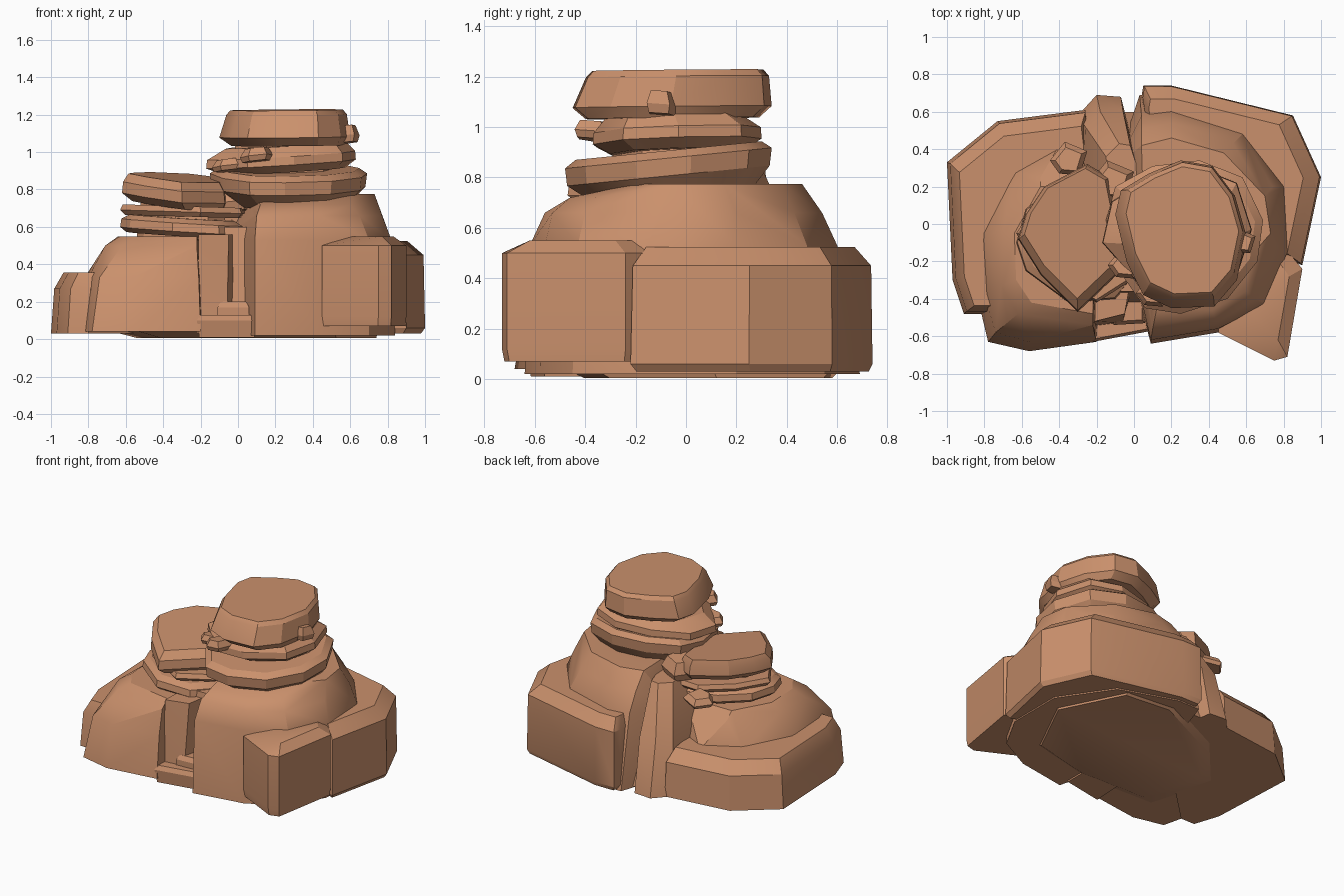
import bpy, bmesh

stone = bpy.data.materials.new("sandstone")
stone.diffuse_color = (0.59, 0.28, 0.15, 1)


def shrink(pts, s, dx=0, dy=0):
    """Scale an outline about its centre and shift it."""
    cx = sum(p[0] for p in pts) / len(pts)
    cy = sum(p[1] for p in pts) / len(pts)
    return [(cx + (x - cx) * s + dx, cy + (y - cy) * s + dy) for x, y in pts]


def rock(name, *rings, tilt=(0, 0)):
    """Faceted boulder: hull around stacked outlines, each ring = (z, outline)."""
    cx = sum(p[0] for p in rings[0][1]) / len(rings[0][1])
    cy = sum(p[1] for p in rings[0][1]) / len(rings[0][1])
    bm = bmesh.new()
    for z, pts in rings:
        for x, y in pts:
            bm.verts.new((x, y, z + tilt[0] * (x - cx) + tilt[1] * (y - cy)))
    res = bmesh.ops.convex_hull(bm, input=bm.verts)
    junk = {g for g in res["geom_interior"] + res["geom_unused"]
            if isinstance(g, bmesh.types.BMVert)}
    bmesh.ops.delete(bm, geom=list(junk), context='VERTS')
    bmesh.ops.dissolve_limit(bm, angle_limit=0.03, verts=bm.verts, edges=bm.edges)
    bmesh.ops.recalc_face_normals(bm, faces=bm.faces)
    me = bpy.data.meshes.new(name)
    bm.to_mesh(me)
    bm.free()
    me.materials.append(stone)
    ob = bpy.data.objects.new(name, me)
    bpy.context.collection.objects.link(ob)
    bpy.ops.object.select_all(action='DESELECT')
    ob.select_set(True)
    bpy.context.view_layer.objects.active = ob
    bpy.ops.object.shade_smooth_by_angle(angle=0.45)


# low ledge at the back left
o = [(-1, .33), (-.73, .55), (-.26, .61), (-.2, .1), (-.8, -.48), (-.91, -.48), (-.97, -.3)]
rock("left_ledge", (.03, o), (.27, shrink(o, .975, .01, 0)), (.355, shrink(o, .88, .03, -.02)))

# left mound
rock("left_mound",
     (.04, [(-.83, -.42), (-.78, -.63), (-.56, -.68), (-.2, -.63), (-.15, .3), (-.4, .45), (-.7, .3), (-.86, 0)]),
     (.33, [(-.8, -.38), (-.74, -.58), (-.56, -.63), (-.21, -.59), (-.15, .3), (-.4, .42), (-.65, .28), (-.82, -.05)]),
     (.5, [(-.71, -.33), (-.62, -.48), (-.22, -.54), (-.2, .25), (-.5, .25), (-.7, -.05)]),
     (.55, [(-.63, -.3), (-.55, -.42), (-.22, -.48), (-.2, .2), (-.5, .2), (-.64, -.05)]))

# main right mound
rock("right_mound",
     (.02, [(.04, -.45), (.09, -.64), (.45, -.58), (.7, -.45), (.84, -.2), (.84, .2), (.6, .55), (.2, .69), (.03, .69), (-.1, .3)]),
     (.53, [(.05, -.45), (.09, -.62), (.45, -.56), (.7, -.43), (.82, -.15), (.8, .2), (.58, .48), (.2, .6), (.04, .58), (-.1, .3)]),
     (.66, [(.08, -.45), (.1, -.56), (.44, -.53), (.65, -.4), (.77, -.12), (.74, .2), (.53, .43), (.2, .54), (.04, .51)]),
     (.72, [(.12, -.46), (.42, -.46), (.6, -.36)]),
     (.775, [(.05, .1), (.2, -.2), (.6, -.2), (.73, -.05), (.7, .15), (.48, .38), (.2, .46), (.04, .42)]))

# buttresses at the back, split by a crevice
rock("back_buttress",
     (.03, [(-.3, .58), (-.2, .69), (-.07, .68), (-.02, .35), (-.3, .1)]),
     (.4, [(-.26, .52), (-.18, .6), (-.06, .61), (-.01, .35), (-.28, .1)]),
     (.72, [(-.15, .36), (-.08, .43), (-.02, .42), (.05, .2), (-.12, .1)]))
rock("crevice_core", (.03, [(-.15, .6), (.1, .6), (.1, .1), (-.2, 0)]),
     (.7, [(-.12, .36), (.1, .4), (.1, 0), (-.12, 0)]))

# recessed pillar and step between the mounds at the front
rock("front_pillar", (.03, [(-.22, -.55), (-.06, -.53), (0, -.3), (-.2, 0)]),
     (.56, [(-.21, -.52), (-.05, -.48), (0, -.2), (-.2, 0)]))
rock("front_core", (.03, [(-.2, -.44), (.15, -.44), (.2, .2), (-.25, .2)]),
     (.6, [(-.15, -.36), (.12, -.36), (.2, .2), (-.25, .2)]))
o = [(-.22, -.63), (.1, -.57), (.1, -.3), (-.2, -.3)]
rock("front_step", (.01, shrink(o, .92)), (.1, o), (.13, shrink(o, .9)))
o = [(-.11, -.54), (.06, -.53), (.06, -.35), (-.1, -.35)]
rock("small_step", (.08, o), (.17, o), (.2, shrink(o, .8)))

# wedge at the front right
o = [(.45, -.58), (.75, -.73), (.82, -.71), (.87, -.4), (.9, -.24), (.7, 0), (.5, -.2)]
rock("front_wedge", (.07, shrink(o, .97)), (.12, o), (.5, o),
     (.55, [(.6, -.45), (.77, -.62), (.83, -.28), (.7, -.1)]))

# large rock wrapping the back right
o = [(.04, .68), (.05, .74), (.2, .74), (.85, .58), (1, .25), (.9, -.22), (.55, -.1), (.1, .3)]
rock("back_right_rock", (.03, shrink(o, .96)), (.06, o), (.45, shrink(o, .985)),
     (.525, shrink(o, .86, -.02, -.02)))

# underside
o = [(-.6, -.5), (0, -.52), (.5, -.4), (.75, .1), (.5, .6), (.1, .64), (-.4, .4), (-.75, 0)]
rock("underside", (.005, shrink(o, .85, .1, .03)), (.06, o))

# right stack of slabs
o = [(-.15, .02), (-.1, .2), (.1, .31), (.35, .34), (.58, .25), (.69, .02), (.66, -.2), (.5, -.4), (.25, -.48), (.06, -.45), (-.08, -.25)]
rock("right_slab_lower", (.72, shrink(o, .74, .02, .02)), (.81, shrink(o, .98)),
     (.88, o), (.91, shrink(o, .9)), tilt=(0, .1))
o = [(-.17, -.1), (-.12, .12), (.1, .25), (.35, .3), (.55, .22), (.63, -.03), (.56, -.25), (.3, -.37), (.05, -.35)]
rock("right_slab_middle", (.9, shrink(o, .8, .02, 0)), (.94, o), (.985, shrink(o, .99)),
     (1.04, shrink(o, .8, .02, -.02)), tilt=(.06, .03))
rock("right_slab_neck", (.85, shrink(o, .68)), (1.08, shrink(o, .62)))
o = [(-.1, .05), (-.07, .18), (.08, .27), (.25, .34), (.42, .31), (.54, .15), (.6, -.06), (.55, -.3), (.43, -.44), (.2, -.45), (.05, -.38), (-.04, -.2)]
rock("right_slab_top", (1.035, shrink(o, .87, .02, 0)), (1.08, o),
     (1.2, shrink(o, .92, .01, .02)), (1.225, shrink(o, .86, .01, .02)), tilt=(.01, .01))

# left stack of slabs
o = [(-.63, -.1), (-.58, .08), (-.4, .22), (-.1, .28), (.02, 0), (.03, -.25), (-.1, -.4), (-.35, -.42), (-.58, -.25)]
rock("left_slab_lower", (.555, shrink(o, .9)), (.58, o), (.625, shrink(o, .98)),
     (.65, shrink(o, .85)), tilt=(-.06, .02))
rock("left_neck", (.5, shrink(o, .75)), (.78, shrink(o, .65)))
o = [(-.63, -.05), (-.5, .15), (-.3, .3), (-.1, .28), (.04, -.1), (.02, -.28), (-.2, -.42), (-.5, -.25)]
rock("left_slab_middle", (.655, shrink(o, .93)), (.68, o), (.71, shrink(o, .96)), tilt=(-.03, 0))
o = [(-.62, -.08), (-.58, .05), (-.48, .2), (-.25, .32), (-.13, .25), (-.06, -.1), (-.07, -.25), (-.3, -.47), (-.5, -.27)]
rock("left_slab_top", (.72, shrink(o, .88, .02, 0)), (.76, o), (.82, shrink(o, .98)),
     (.865, shrink(o, .88, 0, .02)), tilt=(-.08, .07))

# small broken stones wedged beside the stacks
for i, (x, y, z, r, h) in enumerate([(-.05, -.22, .9, .09, .06), (-.12, .22, .72, .12, .12),
                                     (-.35, .34, .62, .1, .06), (.1, -.37, .95, .09, .07),
                                     (-.03, -.1, .68, .12, .12), (.58, -.1, 1.05, .07, .09)]):
    o = [(x - r, y), (x - .2 * r, y + r), (x + r, y + .5 * r), (x + .6 * r, y - .8 * r), (x - .5 * r, y - .7 * r)]
    rock(f"chip_{i}", (z, shrink(o, .85)), (z + .4 * h, o), (z + h, shrink(o, .7)), tilt=(.1, -.1))
